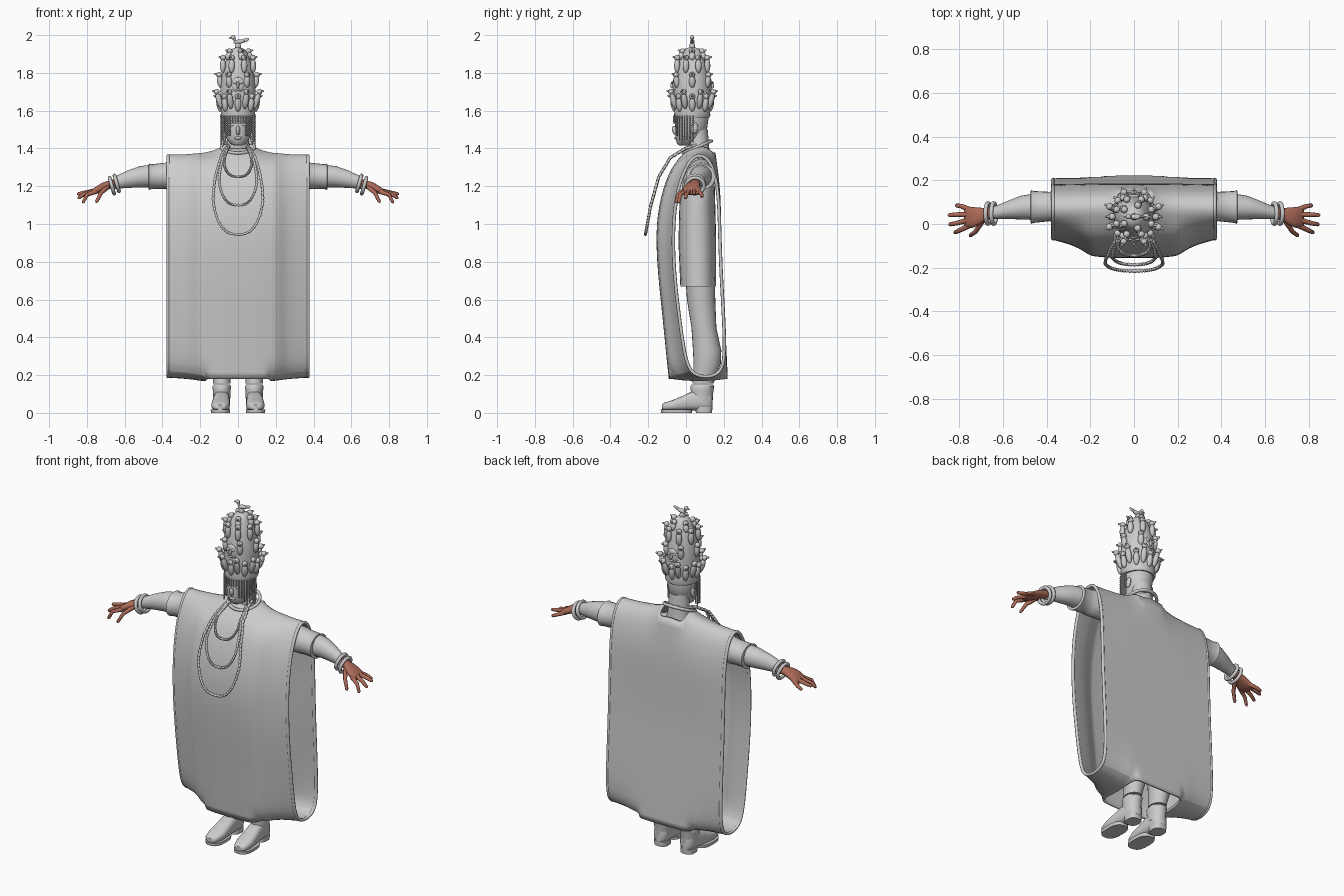
import bpy, bmesh, math
from mathutils import Vector, Matrix

if "Cube" in bpy.data.objects:
    bpy.data.objects.remove(bpy.data.objects["Cube"])

skin = bpy.data.materials.new("skin")
skin.diffuse_color = (0.42, 0.15, 0.10, 1)
skin.use_nodes = True
skin.node_tree.nodes["Principled BSDF"].inputs["Base Color"].default_value = skin.diffuse_color


def interp(t, table):
    for (a, va), (b, vb) in zip(table, table[1:]):
        if t <= b:
            return va + (vb - va) * max(0, (t - a) / (b - a))
    return table[-1][1]


def finish(name, bm, mat=None, angle=45):
    bmesh.ops.recalc_face_normals(bm, faces=bm.faces)
    me = bpy.data.meshes.new(name)
    bm.to_mesh(me)
    bm.free()
    return add(name, me, mat, angle)


def add(name, me, mat=None, angle=45):
    ob = bpy.data.objects.new(name, me)
    bpy.context.collection.objects.link(ob)
    if mat:
        me.materials.clear()
        me.materials.append(mat)
    bpy.ops.object.select_all(action='DESELECT')
    ob.select_set(True)
    bpy.context.view_layer.objects.active = ob
    bpy.ops.object.shade_smooth_by_angle(angle=math.radians(angle))
    return ob


def loft(name, axis, rings, power=1.0, n=24, mat=None):
    """rings: (centre, half size a, half size b), a and b across the axis."""
    bm = bmesh.new()
    u, v = {'x': ((0, 1, 0), (0, 0, 1)), 'y': ((1, 0, 0), (0, 0, 1)), 'z': ((1, 0, 0), (0, 1, 0))}[axis]
    u, v = Vector(u), Vector(v)
    loops = []
    for c, a, b in rings:
        loop = []
        for k in range(n):
            t = 2 * math.pi * k / n
            cs, sn = math.cos(t), math.sin(t)
            p = Vector(c) + u * a * math.copysign(abs(cs) ** power, cs) + v * b * math.copysign(abs(sn) ** power, sn)
            loop.append(bm.verts.new(p))
        loops.append(loop)
    for l0, l1 in zip(loops, loops[1:]):
        for k in range(n):
            bm.faces.new((l0[k], l0[(k + 1) % n], l1[(k + 1) % n], l1[k]))
    bm.faces.new(loops[0])
    bm.faces.new(loops[-1])
    return finish(name, bm, mat)


def tube(name, lines, r, cyclic=False, nurbs=False, mat=None, res=2):
    """lines: lists of (point, radius factor)."""
    cu = bpy.data.curves.new(name, 'CURVE')
    cu.dimensions, cu.bevel_depth, cu.bevel_resolution = '3D', r, res
    cu.use_fill_caps = True
    for pts in lines:
        sp = cu.splines.new('NURBS' if nurbs else 'POLY')
        sp.points.add(len(pts) - 1)
        for q, (p, f) in zip(sp.points, pts):
            q.co, q.radius = (*p, 1), f
        sp.use_cyclic_u, sp.resolution_u = cyclic, 6
        if nurbs:
            sp.order_u, sp.use_endpoint_u = 4, not cyclic
    tmp = bpy.data.objects.new("tmp", cu)
    bpy.context.collection.objects.link(tmp)
    me = bpy.data.meshes.new_from_object(tmp.evaluated_get(bpy.context.evaluated_depsgraph_get()))
    bpy.data.objects.remove(tmp)
    return add(name, me, mat, 60)


def blobs(name, items):
    """items: (centre, half sizes, direction of local z)."""
    bm = bmesh.new()
    for c, s, d in items:
        rot = Vector(d).to_track_quat('Z', 'Y').to_matrix().to_4x4()
        m = Matrix.Translation(c) @ rot @ Matrix.Diagonal((*s, 1))
        bmesh.ops.create_uvsphere(bm, u_segments=12, v_segments=8, radius=1, matrix=m)
    return finish(name, bm)


# Robe: one closed loop (y, z) per x station, blended from centre to side
side = [(.08, 1.37), (.03, 1.35), (-.01, 1.28), (-.045, 1.18), (-.07, 1.0), (-.065, .75), (-.035, .5),
        (-.01, .32), (.02, .21), (.1, .185), (.185, .205), (.207, .3), (.2, .5), (.182, .8),
        (.177, 1.05), (.168, 1.2), (.135, 1.33)]
mid = [(.09, 1.43), (.02, 1.40), (-.06, 1.32), (-.115, 1.2), (-.157, 1.0), (-.145, .75), (-.117, .5),
       (-.1, .32), (-.085, .18), (.06, .17), (.215, .18), (.21, .3), (.2, .5), (.18, .8),
       (.18, 1.05), (.175, 1.2), (.15, 1.38)]
half = [.04, .08, .12, .17, .2, .25, .31, .36, .37]
xs = [-x for x in reversed(half)] + [0] + half
bm = bmesh.new()
rows = []
for x in xs:
    w = interp(abs(x), [(0, 0), (.1, 0), (.2, .12), (.26, .65), (.37, 1)])
    wt = interp(abs(x), [(0, 0), (.08, .2), (.14, .75), (.3, 1)])
    row = []
    for j, (s, m) in enumerate(zip(side, mid)):
        k = max(w, wt) if j in (0, 1, 16) else w
        row.append(bm.verts.new((x, m[0] + (s[0] - m[0]) * k, m[1] + (s[1] - m[1]) * k)))
    rows.append(row)
N = len(side)
for i in range(len(xs) - 1):
    xm = abs(xs[i] + xs[i + 1]) / 2
    for j in range(N):
        if (j in (8, 9) and xm < .17) or (j in (16, 0) and xm < .08):
            continue  # leg opening and neck hole
        bm.faces.new((rows[i][j], rows[i][(j + 1) % N], rows[i + 1][(j + 1) % N], rows[i + 1][j]))
robe = finish("robe", bm, angle=60)
sub = robe.modifiers.new("smooth", 'SUBSURF')
sub.levels = sub.render_levels = 2
sol = robe.modifiers.new("cloth", 'SOLIDIFY')
sol.thickness, sol.offset = .012, 0
tube("robe_side_trim", [[((s * .37, y, z), 1) for y, z in side] for s in (-1, 1)], .009, True, True)
tube("collar_trim", [[((.088 * math.sin(a), .06 - .075 * math.cos(a), 1.408 - .032 * math.cos(a)), 1)
                      for a in [2 * math.pi * k / 32 for k in range(32)]]], .009, True)

# Tunic under the robe
loft("tunic", 'z', [((0, .065, .67), .19, .095), ((0, .06, .9), .18, .1), ((0, .06, 1.1), .18, .095),
                    ((0, .07, 1.27), .17, .08), ((0, .08, 1.35), .1, .05)], .85, 32)

for s, tag in ((-1, "right"), (1, "left")):
    # Trousers and shoes
    loft(tag + "_trouser", 'z', [((s * .088, .075, .72), .085, .078), ((s * .088, .08, .6), .078, .075),
         ((s * .088, .095, .45), .065, .066), ((s * .087, .112, .33), .066, .075), ((s * .087, .112, .26), .06, .072),
         ((s * .086, .1, .2), .05, .06), ((s * .086, .09, .155), .045, .056)])
    loft(tag + "_shoe_shaft", 'z', [((s * .086, .085, .06), .044, .056), ((s * .086, .085, .12), .047, .06),
         ((s * .086, .087, .14), .05, .063), ((s * .086, .087, .15), .043, .056)])
    loft(tag + "_shoe", 'y', [((s * .094, -.128, .03), .02, .012), ((s * .094, -.115, .034), .037, .02),
         ((s * .092, -.07, .04), .049, .028), ((s * .09, -.02, .05), .047, .039), ((s * .088, .03, .063), .043, .05),
         ((s * .086, .09, .065), .043, .053), ((s * .086, .125, .064), .037, .048), ((s * .086, .14, .06), .018, .035)], .75)
    loft(tag + "_sole", 'z', [((s * .093, -.05, 0), .05, .082), ((s * .093, -.05, .018), .052, .084)], .75)
    loft(tag + "_heel", 'z', [((s * .086, .095, 0), .04, .043), ((s * .086, .095, .03), .042, .045)], .75)

    # Wide outer sleeve with a fold, then the long inner sleeve
    loft(tag + "_outer_sleeve", 'x', [((s * .1, .08, 1.28), .06, .07), ((s * .25, .08, 1.265), .07, .078),
         ((s * .38, .08, 1.255), .07, .073), ((s * .385, .08, 1.255), .067, .069), ((s * .46, .078, 1.25), .073, .066),
         ((s * .472, .078, 1.25), .078, .07), ((s * .474, .078, 1.25), .06, .055)])
    loft(tag + "_inner_sleeve", 'x', [((s * .44, .08, 1.255), .062, .061), ((s * .52, .075, 1.25), .054, .056),
         ((s * .58, .064, 1.238), .041, .047), ((s * .63, .053, 1.225), .031, .037), ((s * .655, .05, 1.217), .028, .033)])
    # Bracelets, leaning with the wrist
    for k, bx in enumerate((.642, .668)):
        ring = [2 * math.pi * q / 24 for q in range(24)]
        tube(f"{tag}_bracelet_{k + 1}", [[((s * (bx + .012 * math.sin(a)), .048 + .047 * math.cos(a),
             1.215 - .012 * k + .042 * math.sin(a)), 1) for a in ring]], .01, True)
    # Hand
    loft(tag + "_palm", 'x', [((s * .63, .052, 1.222), .026, .024), ((s * .68, .045, 1.208), .028, .022),
         ((s * .71, .035, 1.198), .04, .024), ((s * .74, .03, 1.184), .048, .022), ((s * .768, .032, 1.17), .046, .016),
         ((s * .778, .032, 1.166), .036, .008)], .85, 20, skin)
    fingers = [((.69, .02, 1.195), (.725, -.035, 1.165), (.752, -.055, 1.112)),
               ((.75, -.005, 1.172), (.80, -.03, 1.155), (.822, -.04, 1.11)),
               ((.75, .02, 1.178), (.815, .003, 1.158), (.848, -.003, 1.135)),
               ((.75, .043, 1.178), (.815, .043, 1.165), (.852, .04, 1.158)),
               ((.745, .063, 1.176), (.79, .082, 1.158), (.818, .085, 1.145))]
    tube(tag + "_fingers", [[((s * p[0], p[1], p[2]), f) for p, f in
         zip((a, b, Vector(b).lerp(Vector(c), .85), c), (1.25, 1, .85, .3))] for a, b, c in fingers], .0105, mat=skin)

# Neck, head and face
loft("neck", 'z', [((0, .07, 1.33), .075, .06), ((0, .07, 1.38), .06, .055), ((0, .06, 1.5), .056, .055)])
loft("head", 'z', [((0, -.015, 1.415), .02, .02), ((0, -.003, 1.425), .042, .045), ((0, .012, 1.455), .062, .068),
                   ((0, .027, 1.5), .073, .084), ((0, .03, 1.55), .08, .088), ((0, .03, 1.6), .08, .088)])
blobs("face_details", [((0, -.06, 1.495), (.012, .013, .026), (0, -.3, 1)), ((0, -.052, 1.455), (.022, .01, .008), (0, 0, 1))]
      + [((s * .077, .045, 1.505), (.01, .018, .03), (0, .2, 1)) for s in (-1, 1)]
      + [((s * .03, -.046, 1.525), (.014, .008, .008), (0, 0, 1)) for s in (-1, 1)])

# Beaded veil: short in the middle, long at the sides
strands = []
for k in range(-10, 11):
    a = k / 10 * 1.65
    x, y = .09 * math.sin(a), .03 - .095 * math.cos(a)
    low = 1.525 if abs(k) < 3 else (1.455 if abs(k) < 5 else 1.41 + .012 * (k % 3))
    n = int((1.575 - low) / .006)
    strands.append([((x, y, 1.575 - .006 * q), 1 if q % 2 else .55) for q in range(n)])
tube("bead_veil", strands, .0048, res=1)

# Tall crown with a rim
CY = .033
loft("crown", 'z', [((0, CY, z), r, r + .004) for z, r in ((1.565, .088), (1.575, .092), (1.6, .09), (1.7, .094),
     (1.78, .087), (1.85, .07), (1.9, .052), (1.925, .035), (1.935, .012))], n=32)

# Small birds around the crown: drooping body plus round head
items = []
for count, off, zh, rh, zt, rt in ((8, .39, 1.70, .122, 1.615, .096), (8, 0, 1.675, .106, 1.60, .094),
                                   (6, .52, 1.79, .1, 1.725, .092), (8, .39, 1.88, .086, 1.805, .088),
                                   (5, .3, 1.915, .055, 1.87, .068)):
    for k in range(count):
        a = off + 2 * math.pi * k / count
        h = Vector((rh * math.sin(a), CY - rh * math.cos(a), zh))
        t = Vector((rt * math.sin(a), CY - rt * math.cos(a), zt))
        d = h - t
        items.append((t + d * .45, (.017, .015, d.length * .52), d))
        items.append((h, (.016, .016, .015), d))
        items.append((h + Vector((math.sin(a), -math.cos(a), .2)) * .016, (.006, .006, .01), (math.sin(a), -math.cos(a), .2)))
blobs("crown_birds", items)

# Mask faces on the front and back of the crown
blobs("crown_masks", [(p[:1] + (CY - f * p[1],) + p[2:], sz, (0, 0, 1)) for f in (1, -1) for p, sz in
      (((0, .092, 1.735), (.034, .012, .043)), ((-.016, .104, 1.75), (.011, .006, .008)), ((.016, .104, 1.75), (.011, .006, .008)),
       ((0, .107, 1.735), (.007, .009, .018)), ((0, .104, 1.71), (.014, .006, .006)))])

# Bird on the crown top
blobs("top_bird", [((0, CY, 1.94), (.016, .016, .022), (0, 0, 1)), ((.006, CY, 1.965), (.013, .012, .03), (1, 0, .15)),
                   ((.038, CY, 1.973), (.005, .01, .022), (1, 0, .35)), ((-.02, CY, 1.979), (.008, .008, .018), (-.4, 0, 1)),
                   ((-.025, CY, 1.988), (.012, .011, .012), (0, 0, 1)), ((-.038, CY, 1.986), (.004, .004, .01), (-1, 0, -.1))])

# Three beaded necklaces lying on one curved sheet in front of the chest
depth = [(.94, -.212), (1.1, -.182), (1.25, -.14), (1.35, -.08), (1.4, 0), (1.42, .07), (1.44, .135)]
for k, (low, w) in enumerate(((1.25, .076), (1.10, .103), (.945, .136))):
    line = []
    n = 300
    for q in range(n):
        a = 2 * math.pi * q / n
        t = (1 - math.cos(a)) / 2
        z = low + (1.44 - low) * t
        belly = interp(t, [(0, 1), (.35, 1), (.8, .82), (1, .74)])
        x = w * belly * math.copysign(abs(math.sin(a)) ** .75, math.sin(a))
        line.append(((x, interp(z, depth) - .004, z), 1 if q % 4 < 2 else .7))
    tube(f"necklace_{k + 1}", [line], .0085, True, res=1)
